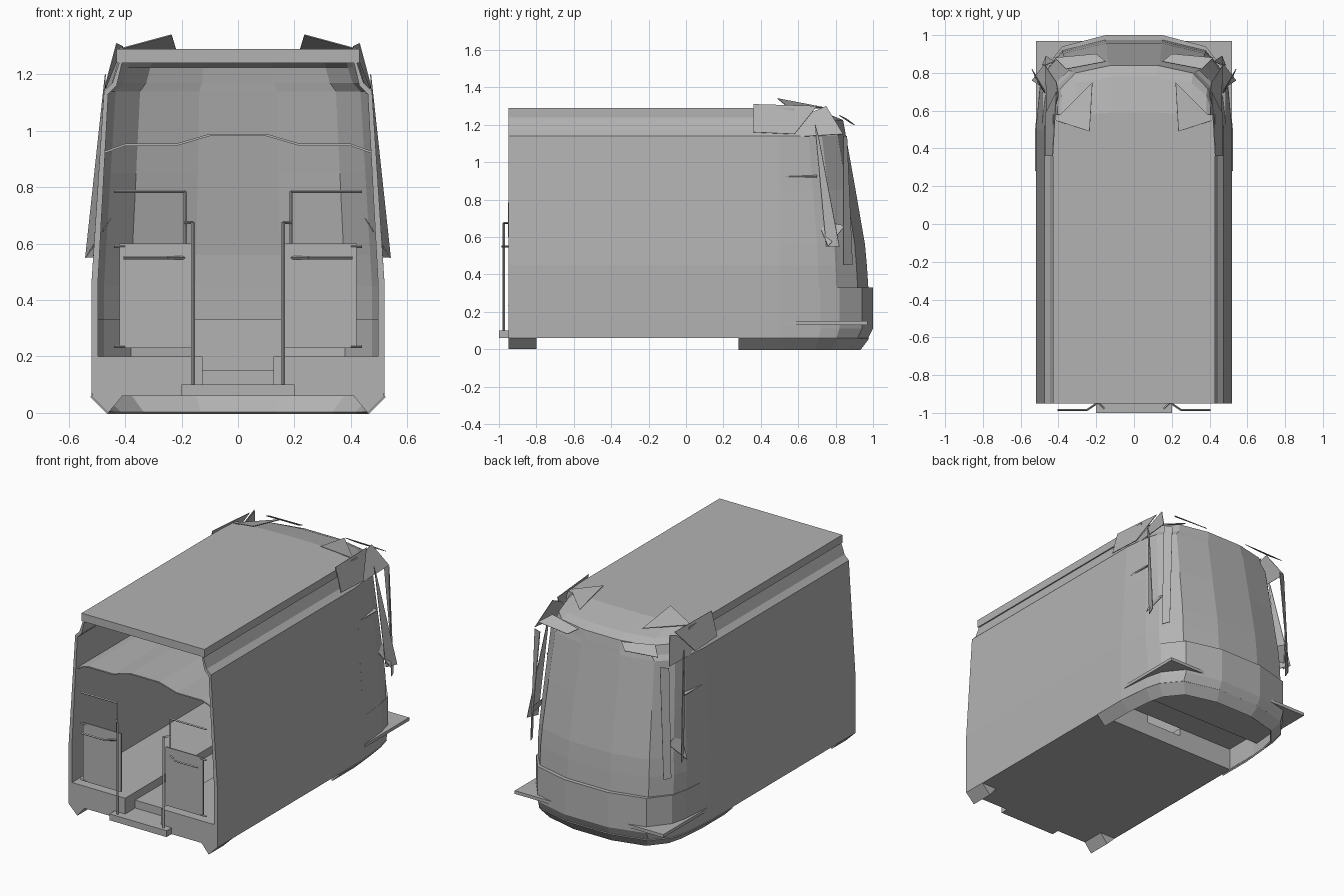
import bpy, bmesh, math
from mathutils import Vector

if "Cube" in bpy.data.objects:
    bpy.data.objects.remove(bpy.data.objects["Cube"])

grey = bpy.data.materials.new("body_grey")
grey.diffuse_color = (0.45, 0.45, 0.45, 1)
grey.use_nodes = True
grey.node_tree.nodes["Principled BSDF"].inputs["Base Color"].default_value = grey.diffuse_color


def mesh_object(name, verts, faces, thick=0.0):
    me = bpy.data.meshes.new(name)
    me.from_pydata(verts, [], faces)
    bm = bmesh.new()
    bm.from_mesh(me)
    bmesh.ops.recalc_face_normals(bm, faces=bm.faces)
    bm.to_mesh(me)
    bm.free()
    me.materials.append(grey)
    ob = bpy.data.objects.new(name, me)
    bpy.context.collection.objects.link(ob)
    if thick:
        mod = ob.modifiers.new("thickness", 'SOLIDIFY')
        mod.thickness = thick
        mod.offset = 0
    return ob


def box(name, x0, x1, y0, y1, z0, z1):
    v = [(x, y, z) for x in (x0, x1) for y in (y0, y1) for z in (z0, z1)]
    f = [(0, 1, 3, 2), (4, 6, 7, 5), (0, 4, 5, 1),
         (2, 3, 7, 6), (0, 2, 6, 4), (1, 5, 7, 3)]
    return mesh_object(name, v, f)


def bar(name, a, b, r=0.004):
    """Square rod between two points."""
    a, b = Vector(a), Vector(b)
    d = (b - a).normalized()
    u = d.orthogonal().normalized() * r
    w = d.cross(u).normalized() * r
    v = [p + s * u + t * w for p in (a, b)
         for s, t in ((-1, -1), (1, -1), (1, 1), (-1, 1))]
    f = [(i, (i + 1) % 4, (i + 1) % 4 + 4, i + 4) for i in range(4)]
    return mesh_object(name, v, f + [(3, 2, 1, 0), (4, 5, 6, 7)])


def loft(name, rings, cap=False, thick=0.0):
    n = len(rings[0])
    v = [p for r in rings for p in r]
    f = [(k * n + i, k * n + i + 1, (k + 1) * n + i + 1, (k + 1) * n + i)
         for k in range(len(rings) - 1) for i in range(n - 1)]
    if cap:
        f.append(tuple(range((len(rings) - 1) * n, len(rings) * n)))
    return mesh_object(name, v, f, thick)


# Rounded plan of the nose, scaled to a half width and a front limit
PLAN = [(.52, .5), (.50, .72), (.475, .82), (.38, .94), (.15, 1.0)]


def ring(z, half, front, start=None):
    pts = [(x * half / .52, .5 + (y - .5) * (front - .5) / .5) for x, y in PLAN]
    if start is not None:
        pts.insert(0, (half, start))
    return [(x, y, z) for x, y in pts] + [(-x, y, z) for x, y in reversed(pts)]


# Nose: bumper, windscreen and sloping roof cap
loft("bumper", [ring(.06, .52, .975), ring(.11, .52, 1.0), ring(.33, .52, 1.0),
                ring(.33, .515, .975)])
loft("windscreen", [ring(.33, .52, .975), ring(.45, .52, .967), ring(.56, .513, .957),
                    ring(.85, .494, .907), ring(1.14, .475, .855)])
loft("nose_roof", [ring(1.14, .475, .855), ring(1.17, .445, .85), ring(1.225, .425, .84),
                   ring(1.25, .42, .78), ring(1.29, .42, .59)], cap=True)
loft("nose_skirt", [ring(0, .46, .93, .28), ring(.06, .52, .975, .28)], thick=.01)
mesh_object("nose_floor", ring(.2, .515, .97, .28), [tuple(range(12))])
box("bumper_plate", -.52, .52, .53, .97, .13, .15)

# Roof slab and inner ceiling
box("roof", -.43, .43, -.95, .58, 1.24, 1.29)
ceiling = [(-.485, .92), (-.4, .95), (-.22, .95), (-.1, .985),
           (.1, .985), (.22, .95), (.4, .95), (.485, .92)]
loft("ceiling", [[(x, y, z) for x, z in ceiling] for y in (-.93, .7)], thick=.008)

# Under body with a centre aisle
box("aisle_floor", -.125, .125, -.85, .28, .06, .15)
box("aisle_threshold", -.125, .125, -.95, -.85, .06, .1)
box("entry_step", -.2, .2, -1.0, -.95, .06, .1)

wall = [(.52, .06), (.52, .45), (.475, 1.14), (.445, 1.17), (.42, 1.245)]
lining = [(.497, .2), (.497, .45), (.46, 1.13), (.43, 1.16), (.41, 1.245)]
for s, side in ((1, "right"), (-1, "left")):
    # Side wall with lining and end edge
    outer = [[(s * x, y, z) for x, z in wall] for y in (-.95, .5)]
    inner = [[(s * x, y, z) for x, z in lining] for y in (-.95, .5)]
    loft(side + "_wall", outer)
    loft(side + "_wall_lining", inner)
    loft(side + "_wall_edge", [outer[0], inner[0]])
    x0, x1 = sorted((s * .125, s * .518))
    box(side + "_floor", x0, x1, -.95, .28, .06, .2)
    mesh_object(side + "_front_skirt",
                [(s * .52, -.95, .06), (s * .46, -.95, 0), (s * .41, -.95, .06),
                 (s * .52, -.8, .06), (s * .46, -.8, 0), (s * .41, -.8, .06)],
                [(0, 1, 2), (3, 5, 4), (0, 3, 4, 1), (1, 4, 5, 2), (0, 2, 5, 3)])

    # End gate: panel, post and rails
    x0, x1 = sorted((s * .155, s * .42))
    box(side + "_gate_panel", x0, x1, -.948, -.94, .23, .6)
    bar(side + "_gate_post", (s * .16, -.975, .1), (s * .16, -.975, .675), .005)
    bar(side + "_post_link", (s * .16, -.975, .675), (s * .19, -.945, .675))
    bar(side + "_gate_upright", (s * .187, -.945, .6), (s * .187, -.945, .785))
    bar(side + "_top_rail", (s * .187, -.945, .785), (s * .44, -.945, .785))
    for z in (.235, .59):
        bar(side + "_hinge_rail", (s * .4, -.945, z), (s * .44, -.945, z))
    bar(side + "_handle", (s * .25, -.985, .55), (s * .405, -.985, .55))
    bar(side + "_handle_bracket", (s * .19, -.945, .55), (s * .25, -.985, .55))

    # Loose thin panels around the nose pillars
    panels = {
        "pillar_blade": [(.47, .69, 1.2), (.51, .75, .55), (.54, .82, .55), (.475, .71, 1.13)],
        "pillar_fin": [(.47, .85, .66), (.54, .76, .55), (.45, .70, .69)],
        "rear_blade": [(.47, .84, 1.14), (.485, .84, .45), (.465, .89, .45), (.42, .86, 1.14)],
        "roof_blade": [(.43, .36, 1.31), (.47, .36, 1.16), (.47, .58, 1.15), (.41, .7, 1.30)],
        "roof_fin": [(.235, .49, 1.34), (.22, .75, 1.29), (.42, .55, 1.29)],
        "corner_fin": [(.41, .75, 1.3), (.47, .84, 1.15), (.455, .5, 1.13), (.40, .68, 1.27)],
        "brow_fin": [(.15, .86, 1.23), (.36, .82, 1.25), (.42, .88, 1.21), (.2, .9, 1.2)],
    }
    for name, pts in panels.items():
        mesh_object(side + "_" + name, [(s * x, y, z) for x, y, z in pts],
                    [tuple(range(len(pts)))], .004)
